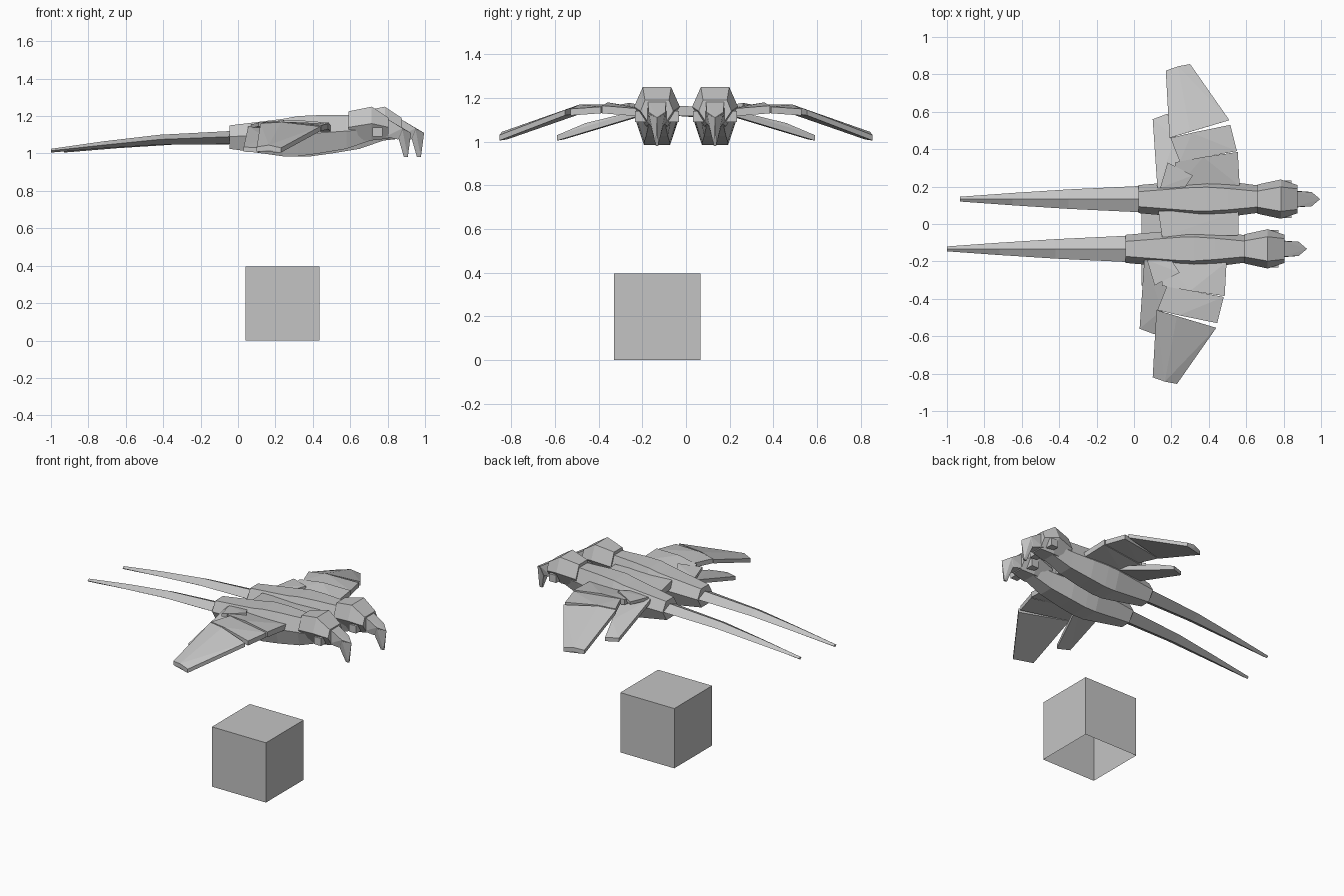
import bpy, bmesh
from mathutils import Vector

default = bpy.data.objects.get("Cube")
if default:
    bpy.data.objects.remove(default)

grey = bpy.data.materials.new("plain_grey")
grey.use_nodes = True
colour = (0.55, 0.55, 0.55, 1)
grey.diffuse_color = colour
grey.node_tree.nodes["Principled BSDF"].inputs["Base Color"].default_value = colour


def finish(bm, name, place):
    """Move the mesh into place and link it as a flat shaded object."""
    for v in bm.verts:
        v.co = place(v.co)
    bmesh.ops.recalc_face_normals(bm, faces=bm.faces[:])
    mesh = bpy.data.meshes.new(name)
    bm.to_mesh(mesh)
    bm.free()
    mesh.materials.append(grey)
    obj = bpy.data.objects.new(name, mesh)
    bpy.context.collection.objects.link(obj)


def loft(name, rings, place):
    """Skin a row of closed rings that have equal point counts."""
    bm = bmesh.new()
    rows = [[bm.verts.new(p) for p in ring] for ring in rings]
    n = len(rows[0])
    for a, b in zip(rows, rows[1:]):
        for i in range(n):
            j = (i + 1) % n
            bm.faces.new((a[i], a[j], b[j], b[i]))
    bm.faces.new(rows[0])
    bm.faces.new(rows[-1])
    finish(bm, name, place)


def hull(name, points, place):
    bm = bmesh.new()
    for p in points:
        bm.verts.new(p)
    out = bmesh.ops.convex_hull(bm, input=bm.verts[:])
    loose = [g for g in set(out["geom_interior"] + out["geom_unused"])
             if isinstance(g, bmesh.types.BMVert)]
    bmesh.ops.delete(bm, geom=loose, context="VERTS")
    bmesh.ops.dissolve_limit(bm, angle_limit=0.02, verts=bm.verts[:], edges=bm.edges[:])
    finish(bm, name, place)


def panel(name, points, thickness, place):
    hull(name, points + [(x, y, z - thickness) for x, y, z in points], place)


def both(points):
    """Mirror points across the middle of one body."""
    return points + [(x, -y, z) for x, y, z in points if y]


def hexagon(x, top, tw, mid, mw, low, lw):
    return [(x, -tw, top), (x, tw, top), (x, mw, mid),
            (x, lw, low), (x, -lw, low), (x, -mw, mid)]


def diamond(x, top, mid, low, w):
    return [(x, 0, top), (x, w, mid), (x, 0, low), (x, -w, mid)]


def flyer(side, s, shift):
    def place(p):
        return Vector((p.x + shift, s * (p.y + 0.133), p.z))

    # Faceted trunk
    loft(side + "_body", [hexagon(*r) for r in (
        (-0.045, 1.15, 0.04, 1.09, 0.075, 1.025, 0.035),
        (0.24, 1.185, 0.062, 1.105, 0.10, 0.985, 0.06),
        (0.32, 1.2, 0.064, 1.11, 0.10, 0.985, 0.06),
        (0.43, 1.205, 0.057, 1.11, 0.095, 1.0, 0.058),
        (0.58, 1.205, 0.043, 1.12, 0.075, 1.025, 0.05),
        (0.71, 1.2, 0.04, 1.13, 0.07, 1.07, 0.04))], place)

    # Long tapering tail
    loft(side + "_tail", [diamond(*r) for r in (
        (-1.0, 1.025, 1.015, 1.005, 0.013),
        (-0.72, 1.065, 1.045, 1.028, 0.033),
        (-0.42, 1.1, 1.075, 1.047, 0.052),
        (-0.04, 1.12, 1.09, 1.05, 0.07))], place)

    # Head, cheeks and hooked beak
    loft(side + "_head", [hexagon(*r) for r in (
        (0.59, 1.225, 0.043, 1.14, 0.078, 1.07, 0.04),
        (0.715, 1.25, 0.065, 1.16, 0.105, 1.07, 0.05),
        (0.805, 1.19, 0.055, 1.14, 0.075, 1.08, 0.035))], place)
    for tag, d in (("outer", 1), ("inner", -1)):
        hull(side + "_" + tag + "_cheek",
             [(x, d * y, z) for x in (0.72, 0.772) for y in (0.05, 0.1)
              for z in (1.09, 1.14)], place)
    hull(side + "_beak", both([
        (0.79, 0.042, 1.19), (0.79, 0.045, 1.09), (0.88, 0.038, 1.135),
        (0.855, 0.03, 1.075), (0.925, 0, 1.11)]), place)
    hull(side + "_beak_hook", both([
        (0.925, 0, 1.11), (0.88, 0.036, 1.125), (0.86, 0.03, 1.075),
        (0.908, 0.005, 0.98), (0.887, 0.005, 0.98)]), place)

    # Wing made of overlapping feather panels
    panel(side + "_wing_root", [
        (0.485, 0.252, 1.165), (0.495, 0.07, 1.15), (0.15, 0.05, 1.15),
        (0.15, 0.197, 1.17), (0.3, 0.225, 1.18)], 0.035, place)
    panel(side + "_wing_middle", [
        (0.445, 0.397, 1.15), (0.48, 0.257, 1.16), (0.175, 0.2, 1.17),
        (0.125, 0.327, 1.165), (0.24, 0.355, 1.17)], 0.03, place)
    panel(side + "_wing_tip", [
        (0.10, 0.687, 1.035), (0.165, 0.71, 1.045), (0.23, 0.722, 1.03),
        (0.44, 0.422, 1.145), (0.23, 0.36, 1.168), (0.12, 0.327, 1.16)], 0.025, place)
    panel(side + "_rear_feather", [
        (0.03, 0.427, 1.035), (0.11, 0.457, 1.03), (0.15, 0.327, 1.085),
        (0.25, 0.06, 1.15), (0.055, 0.06, 1.145)], 0.025, place)
    panel(side + "_covert_feather", [
        (0.11, 0.195, 1.165), (0.245, 0.127, 1.178),
        (0.07, 0.06, 1.155), (0.2, 0.06, 1.165)], 0.02, place)


flyer("left", 1, 0.07)
flyer("right", -1, 0)

# Wing bridge between the two bodies
panel("wing_bridge", [(0.13, 0.07, 1.155), (0.56, 0.07, 1.16),
                      (0.56, -0.06, 1.165), (0.15, -0.07, 1.165)], 0.045, lambda p: p)

# Box below, open at the bottom
bm = bmesh.new()
bmesh.ops.create_cube(bm, size=0.396)
bottom = [f for f in bm.faces if f.normal.z < -0.5]
bmesh.ops.delete(bm, geom=bottom, context="FACES_ONLY")
finish(bm, "open_box", lambda p: p + Vector((0.237, -0.131, 0.198)))
